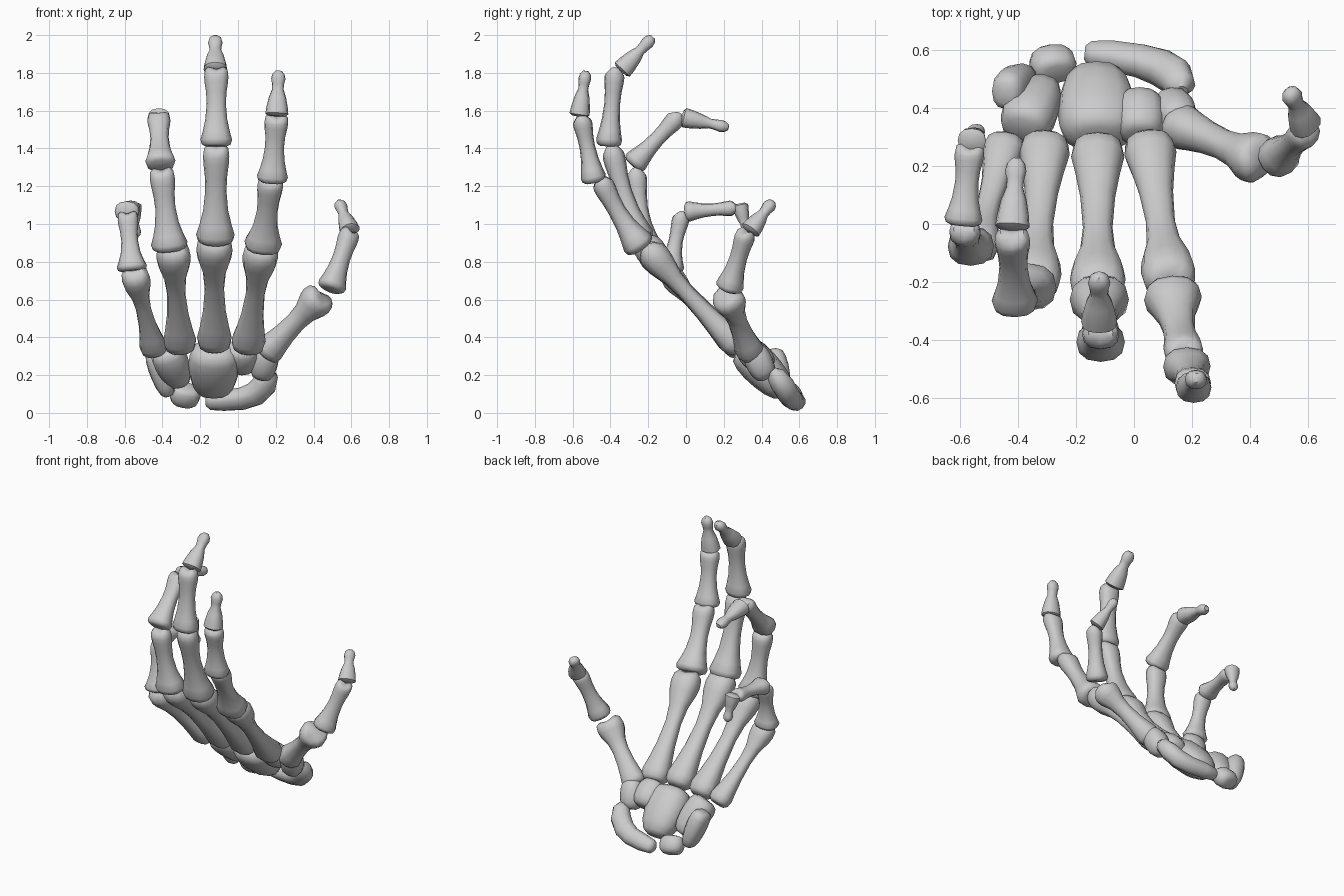
import bpy, bmesh, math
from mathutils import Vector

if "Cube" in bpy.data.objects:
    bpy.data.objects.remove(bpy.data.objects["Cube"])

SIDES = 12


def loft(name, pts, widths, depths, side=(1, 0, 0), notch=0.0):
    """Skin squarish rings along a path and close both ends."""
    pts = [Vector(p) for p in pts]
    n = len(pts)
    bm = bmesh.new()
    rings = []
    for i, p in enumerate(pts):
        tan = (pts[min(i + 1, n - 1)] - pts[max(i - 1, 0)]).normalized()
        u = Vector(side)
        u = (u - tan * u.dot(tan)).normalized()
        v = tan.cross(u)
        ring = []
        for k in range(SIDES):
            a = 2 * math.pi * k / SIDES
            c, s = math.cos(a), math.sin(a)
            cx = math.copysign(abs(c) ** 0.85, c)
            sy = math.copysign(abs(s) ** 0.85, s)
            lift = notch * (c * c - 0.5) if i >= n - 2 else 0
            ring.append(bm.verts.new(p + u * cx * widths[i] + v * sy * depths[i] + tan * lift))
        rings.append(ring)
    for a, b in zip(rings, rings[1:]):
        for k in range(SIDES):
            j = (k + 1) % SIDES
            bm.faces.new((a[k], a[j], b[j], b[k]))
    for ring, end, s in ((rings[0], pts[0], 0), (rings[-1], pts[-1], 1)):
        c = bm.verts.new(end)
        for k in range(SIDES):
            bm.faces.new((ring[k], ring[(k + 1) % SIDES], c))
    bmesh.ops.recalc_face_normals(bm, faces=bm.faces)
    me = bpy.data.meshes.new(name)
    bm.to_mesh(me)
    bm.free()
    ob = bpy.data.objects.new(name, me)
    bpy.context.collection.objects.link(ob)
    bpy.ops.object.select_all(action='DESELECT')
    ob.select_set(True)
    bpy.context.view_layer.objects.active = ob
    bpy.ops.object.shade_smooth_by_angle(angle=math.radians(50))
    return ob


def long_bone(name, p0, p1, B, S, H, flat=0.85, bow=0.0, side=(1, 0, 0)):
    """Flared base, slim shaft, knuckled head."""
    p0, p1 = Vector(p0), Vector(p1)
    prof = [(0, .66 * B), (.03, .92 * B), (.09, B), (.2, S + .62 * (B - S)),
            (.35, S + .22 * (B - S)), (.55, S), (.7, S + .22 * (H - S)),
            (.83, S + .85 * (H - S)), (.9, H), (.96, .93 * H), (1, .66 * H)]
    off = Vector((0, -.74, -.67)) * bow
    pts = [p0.lerp(p1, t) + off * math.sin(math.pi * t) for t, _ in prof]
    w = [r for _, r in prof]
    loft(name, pts, w, [r * flat for r in w], side, notch=0.025)


def tip_bone(name, p0, p1, B, S, H, side=(1, 0, 0)):
    """Fingertip: cone base, thin neck, small rounded tuft."""
    p0, p1 = Vector(p0), Vector(p1)
    prof = [(0, .7 * B), (.05, B), (.2, .93 * B), (.42, S + .5 * (B - S)), (.6, S),
            (.72, .85 * H), (.83, H), (.93, .85 * H), (1, .45 * H)]
    w = [r for _, r in prof]
    loft(name, [p0.lerp(p1, t) for t, _ in prof], w, [r * .88 for r in w], side)


def wrist_bone(name, p0, p1, w, d, taper=1.0):
    """Rounded pebble; taper scales the first end."""
    p0, p1 = Vector(p0), Vector(p1)
    prof = [(-.12, .45), (-.04, .75), (.15, .95), (.4, 1.03), (.65, 1.03),
            (.88, .95), (1.03, .8), (1.1, .5)]
    f = [r * (taper + (1 - taper) * max(0, min(1, t))) for t, r in prof]
    loft(name, [p0.lerp(p1, t) for t, _ in prof], [w * r for r in f], [d * r for r in f])


# fingers: metacarpal, proximal, middle and tip end points
fingers = {
    "index": (1.0, [((.05, .29, .34), (.125, -.21, .88)), ((.13, -.235, .87), (.175, -.455, 1.24)),
                    ((.18, -.485, 1.22), (.205, -.555, 1.57)), ((.205, -.565, 1.57), (.215, -.53, 1.81))]),
    "middle": (1.02, [((-.125, .28, .35), (-.125, -.24, .92)), ((-.12, -.245, .9), (-.115, -.395, 1.41)),
                      ((-.115, -.41, 1.41), (-.115, -.375, 1.82)), ((-.12, -.345, 1.81), (-.12, -.175, 1.99))]),
    "ring": (.97, [((-.305, .29, .34), (-.345, -.22, .88)), ((-.36, -.21, .86), (-.405, -.265, 1.285)),
                   ((-.41, -.285, 1.31), (-.42, -.035, 1.575)), ((-.42, -.02, 1.565), (-.405, .225, 1.51))]),
    "little": (.8, [((-.44, .29, .32), (-.55, -.1, .75)), ((-.56, -.08, .75), (-.585, -.02, 1.055)),
                    ((-.59, -.005, 1.065), (-.565, .265, 1.085)), ((-.56, .285, 1.105), (-.54, .325, .93))]),
}
for f, (k, (m, p, i, t)) in fingers.items():
    long_bone(f + "_metacarpal", *m, .09 * k, .05 * k, .094 * k, .85, .01)
    long_bone(f + "_proximal_bone", *p, .1 * k, .055 * k, .068 * k, .85, .01)
    long_bone(f + "_middle_bone", *i, .082 * k, .05 * k, .063 * k, .82)
    tip_bone(f + "_tip_bone", *t, .061 * k, .03 * k, .038 * k)

# thumb
ts = (.7, .5, -.5)
long_bone("thumb_metacarpal", (.14, .345, .31), (.445, .215, .625), .078, .052, .088, .95, 0, ts)
long_bone("thumb_proximal_bone", (.49, .225, .65), (.595, .32, .96), .074, .046, .054, .95, 0, ts)
tip_bone("thumb_tip_bone", (.595, .335, .96), (.535, .46, 1.12), .056, .028, .036, ts)

# wrist bones
wrist_bone("capitate", (-.13, .505, .13), (-.125, .315, .325), .14, .105, .85)
wrist_bone("trapezoid", (.02, .43, .245), (.02, .315, .345), .085, .075)
wrist_bone("trapezium", (.125, .42, .2), (.155, .355, .335), .07, .07)
wrist_bone("lunate", (-.29, .58, .055), (-.27, .525, .13), .078, .06)
wrist_bone("hamate", (-.31, .47, .17), (-.38, .34, .33), .1, .09, .75)
wrist_bone("triquetrum", (-.375, .5, .115), (-.44, .455, .31), .062, .075, .85)

# scaphoid: curved boat shape along the thumb side
path = [(-.17, .59, .06), (-.15, .588, .06), (-.08, .58, .065), (.02, .562, .075), (.09, .54, .1),
        (.14, .51, .15), (.16, .475, .2), (.162, .455, .225)]
r = [.025, .045, .055, .06, .065, .065, .052, .025]
loft("scaphoid", path, r, [x * .9 for x in r], (0, -.67, .74))
